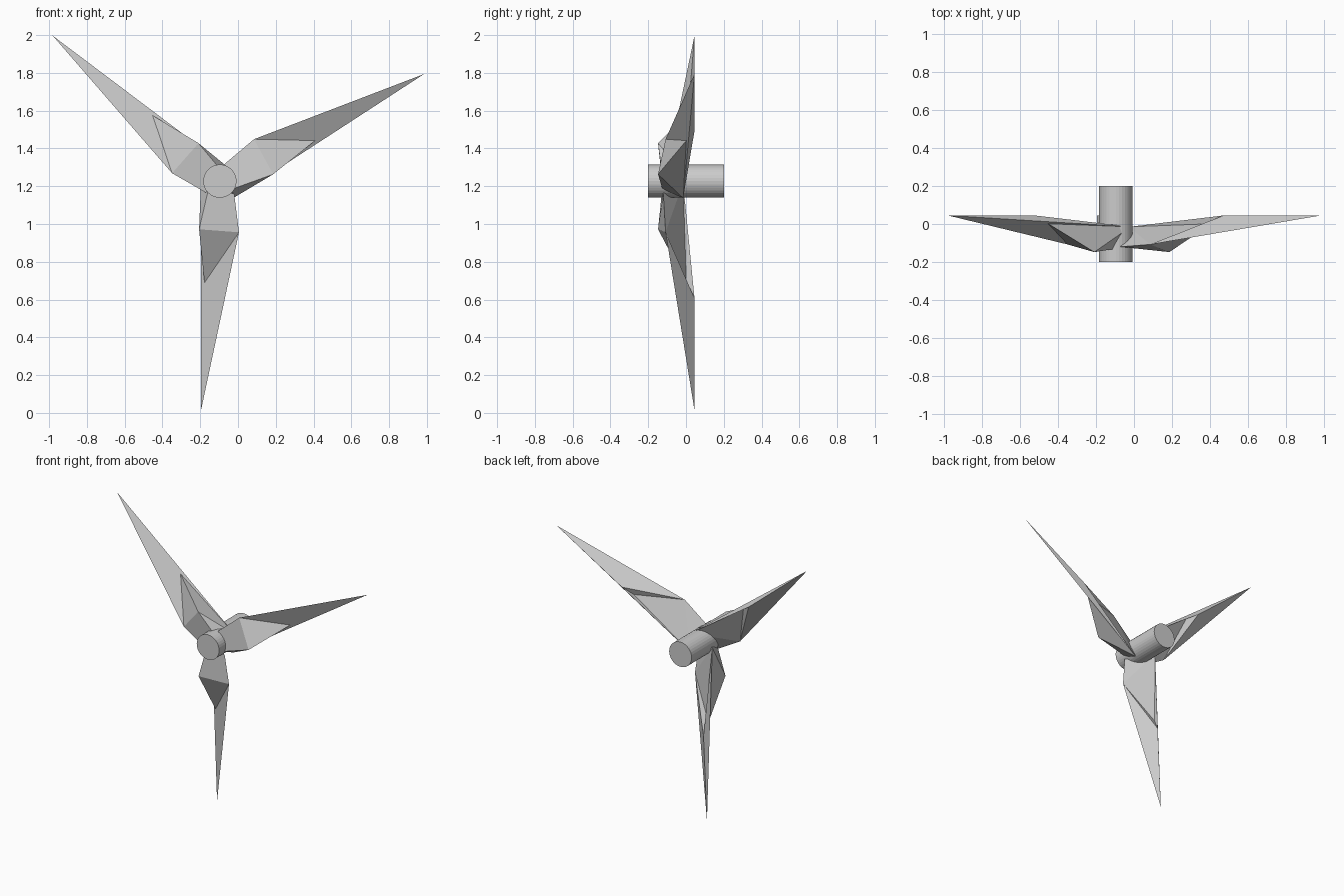
import bpy, bmesh, math
from mathutils import Vector, Matrix

if "Cube" in bpy.data.objects:
    bpy.data.objects.remove(bpy.data.objects["Cube"])

HUB = Vector((-0.096, 0, 1.227))

# hub shaft running front to back
bpy.ops.mesh.primitive_cylinder_add(vertices=32, radius=0.088, depth=0.4,
                                    location=HUB, rotation=(math.pi / 2, 0, 0))
bpy.context.object.name = "hub_shaft"

# one faceted blade, (x, y, z) measured from the hub, pointing down
POINTS = dict(
    root_lead=(0.076, -0.12, -0.068),
    root_trail=(-0.058, -0.125, -0.032),
    root_back=(-0.10, -0.015, -0.008),
    lead=(0.101, -0.108, -0.271),
    trail=(-0.11, -0.148, -0.255),
    knee=(-0.073, 0.045, -0.62),
    tip=(-0.10, 0.045, -1.214),
)
FACES = (
    "root_lead root_trail trail lead",
    "lead trail knee",
    "lead knee tip",
    "trail root_trail root_back",
    "trail root_back knee",
    "knee root_back tip",
    "tip root_back lead",
    "lead root_back root_lead",
    "root_lead root_back root_trail",
)


def blade(name, angle, lead_at):
    """Turn the blade in the rotor plane, placing its leading corner at lead_at."""
    turn = Matrix.Rotation(math.radians(-angle), 3, 'Y')
    pivot = Vector(POINTS["lead"])
    place = HUB + Vector((lead_at[0], pivot.y, lead_at[1]))
    bm = bmesh.new()
    v = {k: bm.verts.new(place + turn @ (Vector(p) - pivot)) for k, p in POINTS.items()}
    for f in FACES:
        bm.faces.new([v[k] for k in f.split()])
    bmesh.ops.recalc_face_normals(bm, faces=bm.faces)
    mesh = bpy.data.meshes.new(name)
    bm.to_mesh(mesh)
    bm.free()
    bpy.context.collection.objects.link(bpy.data.objects.new(name, mesh))


# three blades, slightly unevenly spaced
blade("lower_blade", 0, (0.101, -0.271))
blade("right_blade", 123, (0.181, 0.222))
blade("left_blade", 233, (-0.253, 0.042))
